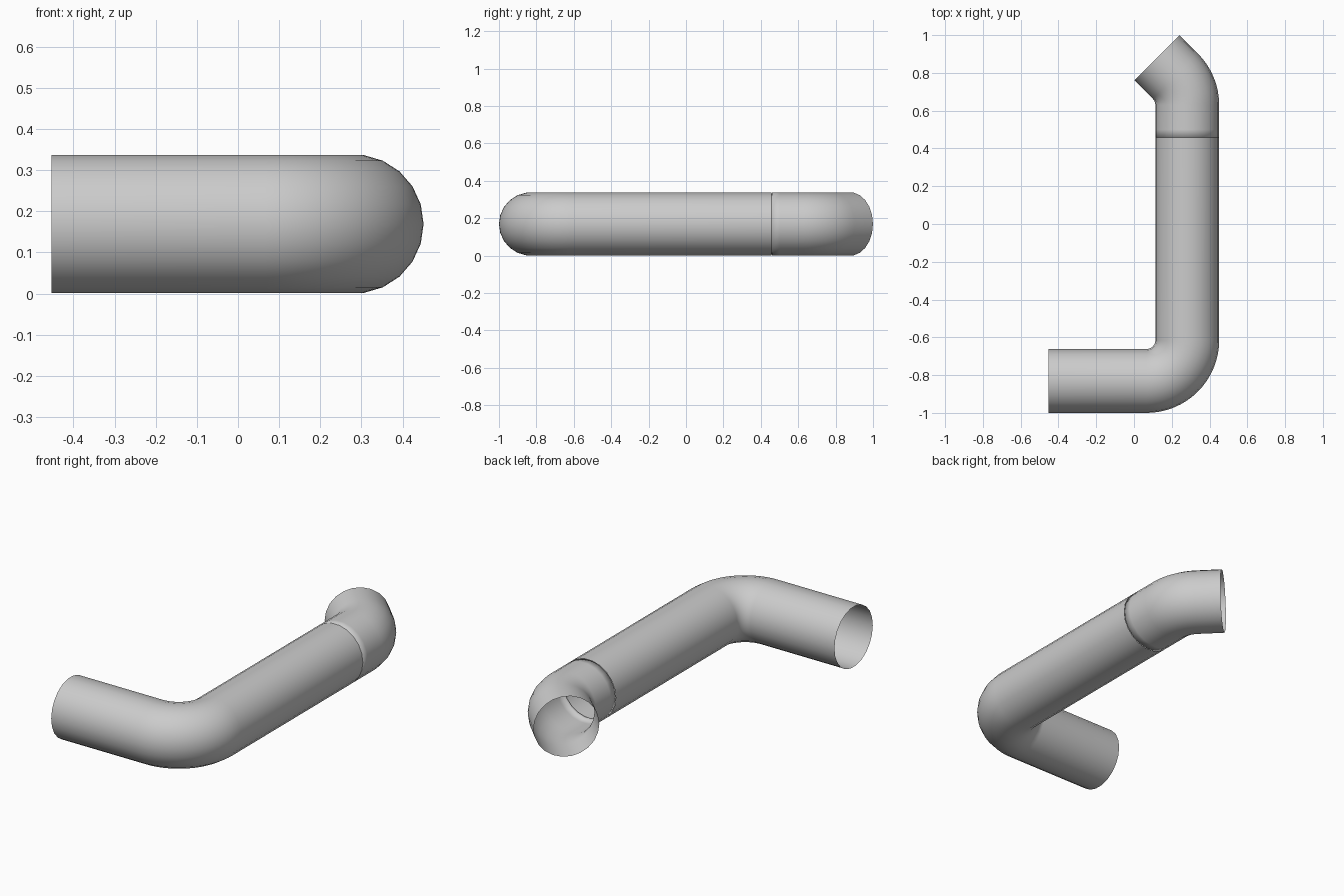
import bpy, bmesh
from math import sin, cos, pi, radians
from mathutils import Vector

if "Cube" in bpy.data.objects:
    bpy.data.objects.remove(bpy.data.objects["Cube"])

R, ZC, SIDES = 0.169, 0.169, 22   # pipe radius, axis height, sides
BEND = 0.216                      # centreline bend radius


def arc(cx, cy, a0, a1, steps):
    """Stations (x, y, heading, radius) around a bend turning left."""
    out = []
    for i in range(steps + 1):
        a = radians(a0 + (a1 - a0) * i / steps)
        out.append((cx + BEND * cos(a), cy + BEND * sin(a), a + pi / 2, R))
    return out


def tube(name, stations):
    """Sweep an open round shell through horizontal stations."""
    bm = bmesh.new()
    rings = []
    for x, y, h, r in stations:
        side = Vector((sin(h), -cos(h), 0))
        rings.append([bm.verts.new(Vector((x, y, ZC)) + side * r * cos(t)
                                   + Vector((0, 0, r * sin(t))))
                      for t in (2 * pi * k / SIDES for k in range(SIDES))])
    for a, b in zip(rings, rings[1:]):
        for k in range(SIDES):
            n = (k + 1) % SIDES
            f = bm.faces.new((a[k], a[n], b[n], b[k]))
            f.smooth = True
    me = bpy.data.meshes.new(name)
    bm.to_mesh(me)
    bm.free()
    ob = bpy.data.objects.new(name, me)
    bpy.context.collection.objects.link(ob)
    return ob


# main pipe: short run, right-angle bend, long run
tube("main_pipe", [(-0.453, -0.831, 0, R)]
     + arc(0.066, -0.615, -90, 0, 16)
     + [(0.282, 0.457, pi / 2, R)])

# end elbow: small inward lip at the joint, then a 45 degree bend
tube("end_elbow", [(0.282, 0.457, pi / 2, R - 0.012),
                   (0.282, 0.459, pi / 2, R),
                   (0.282, 0.50, pi / 2, R)]
     + arc(0.066, 0.63, 0, 45, 8)
     + [(0.122, 0.880, radians(135), R)])
